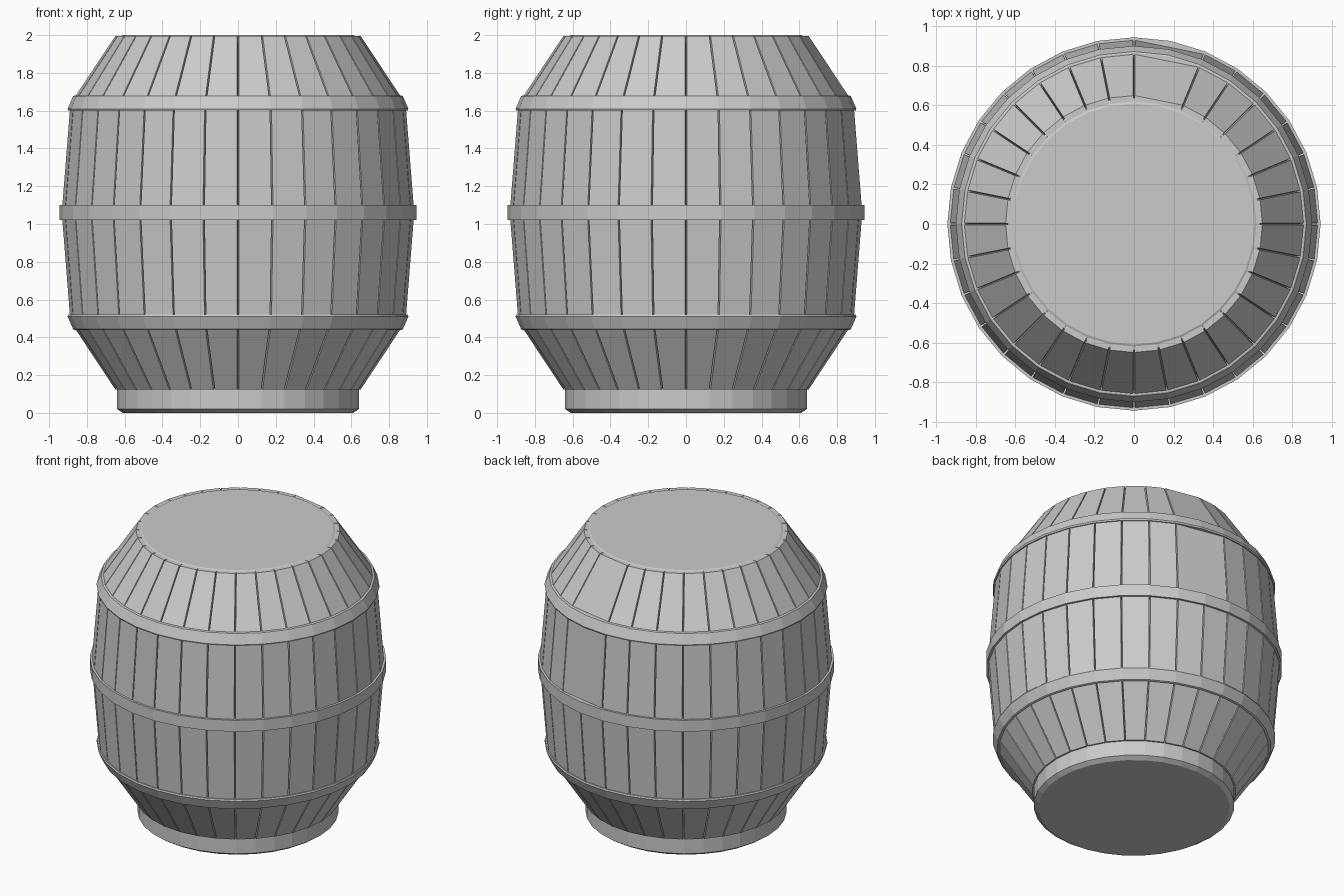
import bpy, bmesh, math

if "Cube" in bpy.data.objects:
    bpy.data.objects.remove(bpy.data.objects["Cube"])

SIDES = 32
STEP = 2 * math.pi / SIDES
MID = 1.06          # height of the widest hoop
THICK = 0.05


def add_object(name, bm):
    bmesh.ops.recalc_face_normals(bm, faces=bm.faces)
    mesh = bpy.data.meshes.new(name)
    bm.to_mesh(mesh)
    bm.free()
    obj = bpy.data.objects.new(name, mesh)
    bpy.context.collection.objects.link(obj)
    return obj


def point(r, a, z):
    return (r * math.cos(a), r * math.sin(a), z)


def flip(profile):
    return [(r, 2 * MID - z) for r, z in profile]


def lathe(name, profile, closed):
    """Spin a profile; open profiles get flat end caps."""
    bm = bmesh.new()
    rings = [[bm.verts.new(point(r, i * STEP, z)) for i in range(SIDES)]
             for r, z in profile]
    pairs = list(zip(rings, rings[1:]))
    if closed:
        pairs.append((rings[-1], rings[0]))
    else:
        bm.faces.new(rings[0])
        bm.faces.new(rings[-1])
    for a, b in pairs:
        for i in range(SIDES):
            j = (i + 1) % SIDES
            bm.faces.new((a[i], a[j], b[j], b[i]))
    return add_object(name, bm)


def staves(name, ends, wide=False):
    """A tier of wedge planks with narrow V grooves between them."""
    bm = bmesh.new()
    i = 0
    while i < SIDES:
        span = 2 if wide and i == 6 else 1
        a, b = i * STEP, (i + span) * STEP
        loops = []
        for r, z in ends:
            g = 0.004 / r
            ri = r - THICK
            loops.append([bm.verts.new(p) for p in (
                point(r, a + g, z), point(r, b - g, z),
                point(ri, b, z), point(ri, a, z))])
        lo, hi = loops
        bm.faces.new(lo)
        bm.faces.new(hi)
        for k in range(4):
            m = (k + 1) % 4
            bm.faces.new((lo[k], lo[m], hi[m], hi[k]))
        i += span
    return add_object(name, bm)


# Stave tiers: sloped ends and bulging middle; the upper two have one wide plank
slope = [(0.65, 0.125), (0.875, 0.465)]
bulge = [(0.887, 0.48), (0.933, MID)]
staves("lower_slope_staves", slope)
staves("lower_body_staves", bulge)
staves("upper_body_staves", flip(bulge), wide=True)
staves("upper_slope_staves", flip(slope), wide=True)

# Hoops
hoop = [(0.84, 0.44), (0.866, 0.44), (0.873, 0.443), (0.902, 0.51),
        (0.898, 0.52), (0.86, 0.52)]
lathe("lower_hoop", hoop, True)
lathe("upper_hoop", flip(hoop), True)
lathe("middle_hoop", [(0.89, 1.02), (0.945, 1.02), (0.945, 1.10), (0.89, 1.10)], True)

# Foot and lid discs with chamfered rims
lathe("foot", [(0.61, 0.0), (0.64, 0.02), (0.64, 0.13)], False)
lathe("lid", [(0.61, 1.90), (0.64, 1.90), (0.64, 1.985), (0.61, 2.0)], False)
